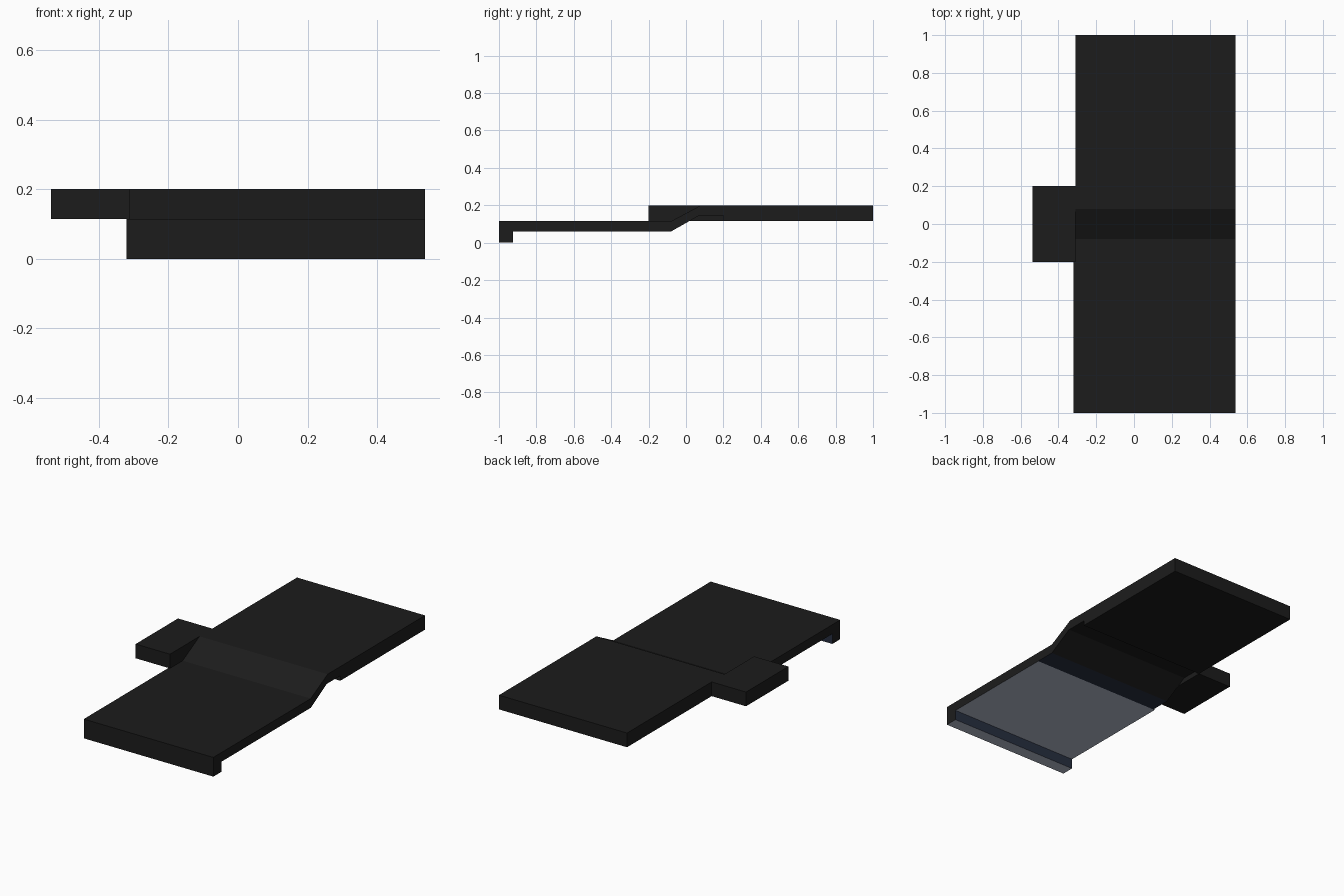
import bpy, bmesh

if "Cube" in bpy.data.objects:
    bpy.data.objects.remove(bpy.data.objects["Cube"])


def material(name, colour):
    m = bpy.data.materials.new(name)
    m.diffuse_color = (*colour, 1)
    m.use_nodes = True
    m.node_tree.nodes["Principled BSDF"].inputs["Base Color"].default_value = m.diffuse_color
    return m


MATS = [material("charcoal", (0.0115, 0.0115, 0.0115)),
        material("pale_grey", (0.46, 0.51, 0.62)),
        material("navy", (0.020, 0.028, 0.051))]


def underside(c, n):
    """Material index from face centre and normal."""
    if n.z < -0.95 and c.y < -0.2:
        return 1                      # grey lower underside and lip foot
    if n.z < -0.95 and c.y < 0:
        return 2                      # navy band before the ramp
    if n.y > 0.95 and c.y < -0.9:
        return 2                      # navy back of the lip
    return 0


def extrude_profile(name, points, x0, x1):
    """Extrude a (y, z) outline along x."""
    bm = bmesh.new()
    face = bm.faces.new([bm.verts.new((x0, y, z)) for y, z in points])
    ext = bmesh.ops.extrude_face_region(bm, geom=[face])
    verts = [g for g in ext["geom"] if isinstance(g, bmesh.types.BMVert)]
    bmesh.ops.translate(bm, verts=verts, vec=(x1 - x0, 0, 0))
    bmesh.ops.recalc_face_normals(bm, faces=bm.faces)
    for f in bm.faces:
        f.material_index = underside(f.calc_center_median(), f.normal)
    mesh = bpy.data.meshes.new(name)
    bm.to_mesh(mesh)
    bm.free()
    for m in MATS:
        mesh.materials.append(m)
    ob = bpy.data.objects.new(name, mesh)
    bpy.context.collection.objects.link(ob)
    return ob


# Stepped deck: front lip, lower deck, ramp, thicker upper deck
extrude_profile("stepped_deck", [
    (-1, 0), (-0.925, 0), (-0.925, 0.06), (-0.2, 0.06), (-0.08, 0.06),
    (0.07, 0.145), (0.2, 0.145), (0.2, 0.115), (1, 0.115),
    (1, 0.2), (0.08, 0.2), (-0.08, 0.115), (-1, 0.115)], -0.31, 0.537)

# Thin edge trim on the left of the lower deck
extrude_profile("lower_edge_trim", [
    (-1, 0), (-0.925, 0), (-0.925, 0.06), (-0.2, 0.06),
    (-0.2, 0.115), (-1, 0.115)], -0.32, -0.31)

# Side tab
extrude_profile("side_tab", [
    (-0.2, 0.115), (0.2, 0.115), (0.2, 0.2), (-0.2, 0.2)], -0.537, -0.31)
